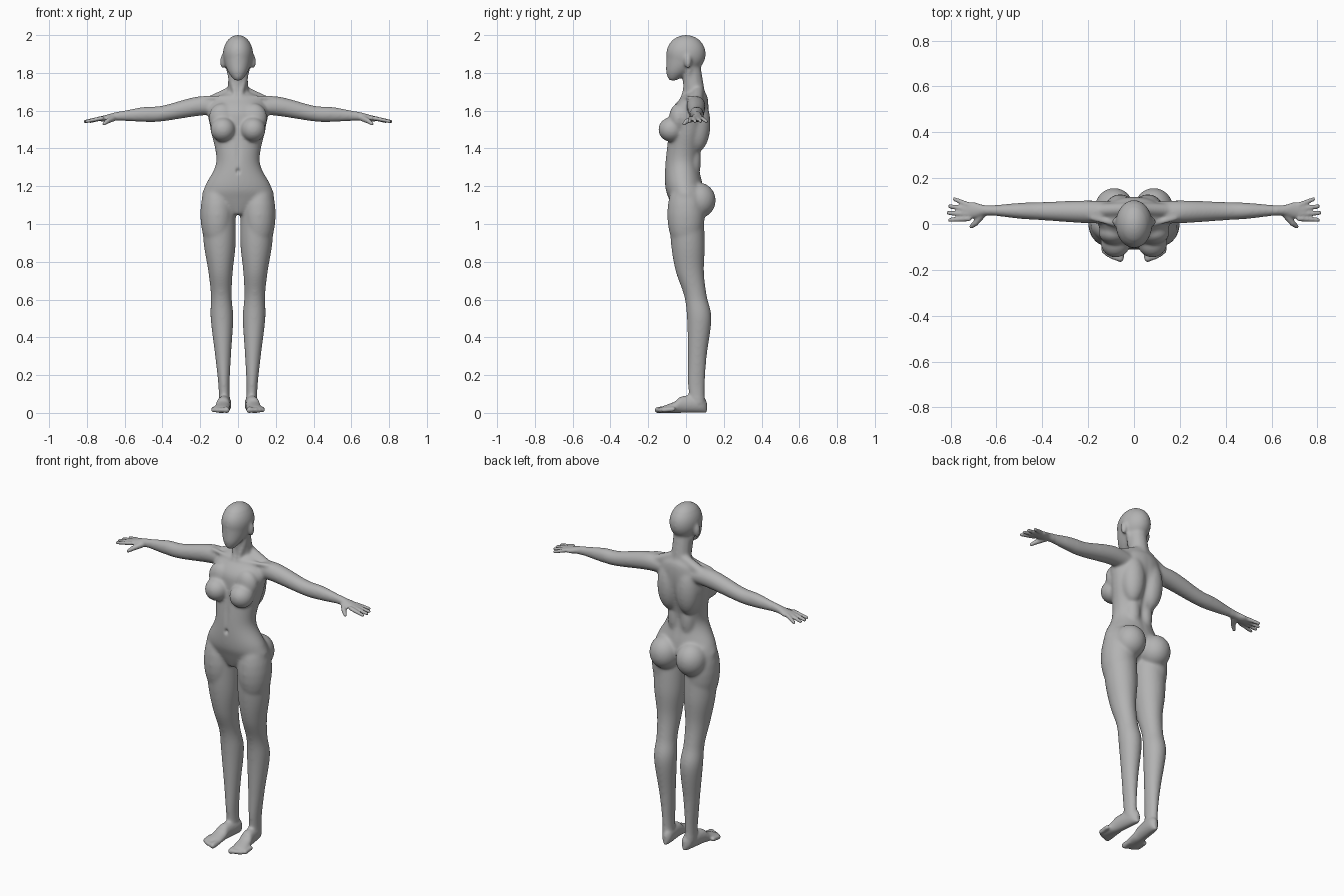
import bpy
import bmesh
from math import cos, sin, pi, exp
from mathutils import Vector, Matrix

default_cube = bpy.data.objects.get("Cube")
if default_cube:
    bpy.data.objects.remove(default_cube)

bm = bmesh.new()


def spline(before, start, end, after, t):
    """Catmull-Rom blend of four neighbouring profile rows."""
    return [b + t / 2 * (c - a + t * (2 * a - 5 * b + 4 * c - d + t * (3 * (b - c) + d - a)))
            for a, b, c, d in zip(before, start, end, after)]


def loft(axis, rows, base=0, lean=0, sides=32, steps=6):
    """Closed tube of elliptic rings along an axis.

    A row holds the position on the axis, the centre on the second cross axis
    and both radii. The centre on the first cross axis is base + lean * position.
    """
    main = "xyz".index(axis)
    first, second = [k for k in range(3) if k != main]
    dense = []
    for i in range(len(rows) - 1):
        neighbours = [rows[max(0, min(len(rows) - 1, i + k))] for k in (-1, 0, 1, 2)]
        dense += [spline(*neighbours, step / steps) for step in range(steps)]
    dense.append(rows[-1])
    rings = []
    for along, centre, first_radius, second_radius in dense:
        ring = []
        for side in range(sides):
            angle = 2 * pi * side / sides
            co = Vector()
            co[main] = along
            co[first] = base + lean * along + first_radius * cos(angle)
            co[second] = centre + second_radius * sin(angle)
            ring.append(bm.verts.new(co))
        rings.append(ring)
    for low, high in zip(rings, rings[1:]):
        for side in range(sides):
            after = (side + 1) % sides
            bm.faces.new((low[side], low[after], high[after], high[side]))
    bm.faces.new(rings[0][::-1])
    bm.faces.new(rings[-1])


def ellipsoid(centre, radii, detail=3):
    matrix = Matrix.Translation(centre) @ Matrix.Diagonal((*radii, 1))
    bmesh.ops.create_icosphere(bm, subdivisions=detail, radius=1, matrix=matrix)


def limb(start, end, start_radius, end_radius, count=16):
    """Tapered rounded bar made of overlapping balls."""
    for i in range(count):
        t = i / (count - 1)
        radius = start_radius + (end_radius - start_radius) * t
        ellipsoid(Vector(start).lerp(Vector(end), t), [radius] * 3, detail=2)


# Left leg, hip and kneecap
loft("z", base=.07, lean=.03, rows=[
    (1.1, 0, .09, .09),
    (.9, .01, .085, .09),
    (.75, .02, .065, .075),
    (.62, .05, .055, .06),
    (.5, .07, .06, .065),
    (.3, .06, .042, .05),
    (.15, .055, .03, .045),
    (.05, .06, .03, .04)])
ellipsoid(centre=(.11, 0, 1.05), radii=(.09, .1, .2))
ellipsoid(centre=(.09, .01, .66), radii=(.03, .03, .05))

# Left foot, its sole resting on the ground, and toes
foot = [(.11, .01, .03), (.08, .03, .045), (-.02, .035, .045),
        (-.06, .04, .03), (-.12, .045, .018), (-.14, .03, .01)]
loft("y", base=.075, lean=-.12,
     rows=[(along, height, width, height) for along, width, height in foot])
for toe in range(5):
    thick = .013 if toe else .017
    x = .06 + .0175 * toe
    tip = -.15 + .002 * toe ** 2
    limb((x, tip + .05, .02), (x, tip, .015), thick, thick)

# Left arm and palm
loft("x", base=.05, lean=.015, rows=[
    (.05, 1.62, .045, .04),
    (.2, 1.625, .05, .052),
    (.4, 1.585, .04, .042),
    (.5, 1.58, .035, .04),
    (.64, 1.57, .022, .023),
    (.7, 1.56, .035, .017),
    (.75, 1.555, .025, .01)])

# Left fingers, spread like a fan, and thumb
for finger in range(4):
    knuckle = (.72, .083 - .02 * finger, 1.56)
    fingertip = (.81 - .007 * (finger - 2) ** 2, .108 - .03 * finger, 1.543)
    limb(knuckle, fingertip, .0125, .01)
thumb_joint = (.69, .005, 1.545)
limb((.66, .045, 1.56), thumb_joint, .018, .014)
limb(thumb_joint, (.71, -.012, 1.53), .014, .01)

# Left breast with the chest muscle above it
ellipsoid(centre=(.08, -.078, 1.5), radii=(.067, .069, .066))
ellipsoid(centre=(.085, -.04, 1.56), radii=(.07, .05, .08))

# Left buttock, shoulder blade and lower back
ellipsoid(centre=(.086, .068, 1.125), radii=(.086, .09, .095))
ellipsoid(centre=(.06, .06, 1.53), radii=(.07, .07, .15))
ellipsoid(centre=(.04, .035, 1.34), radii=(.045, .045, .12))

# Left collarbone, neck muscle, shoulder slope and ear
limb((.015, -.018, 1.67), (.18, .025, 1.668), .013, .013)
limb((.05, .02, 1.82), (.013, -.012, 1.685), .016, .013)
limb((.03, .065, 1.705), (.15, .06, 1.647), .03, .03)
ellipsoid(centre=(.08, .01, 1.86), radii=(.016, .02, .04))

# Mirror the paired parts to the right side
paired = bm.verts[:] + bm.edges[:] + bm.faces[:]
for item in bmesh.ops.duplicate(bm, geom=paired)["geom"]:
    if isinstance(item, bmesh.types.BMVert):
        item.co.x *= -1

# Torso
loft("z", rows=[
    (1.05, -.02, .03, .04),
    (1.13, 0, .18, .09),
    (1.2, -.01, .175, .1),
    (1.33, -.02, .115, .09),
    (1.5, .01, .145, .1),
    (1.6, .02, .16, .1),
    (1.67, .045, .12, .07),
    (1.7, .05, .06, .05)])

# Neck
limb((0, .05, 1.66), (0, .025, 1.84), .058, .053)

# Skull, face and the ridge from brow to chin
ellipsoid(centre=(0, 0, 1.9), radii=(.08, .105, .1), detail=4)
loft("z", rows=[
    (1.76, -.07, .02, .02),
    (1.8, -.045, .05, .06),
    (1.85, -.015, .07, .09),
    (1.92, 0, .08, .1)])
limb((0, -.08, 1.785), (0, -.086, 1.88), .022, .02)

bmesh.ops.recalc_face_normals(bm, faces=bm.faces)
volumes = bpy.data.meshes.new("body_volumes")
bm.to_mesh(volumes)
bm.free()
body = bpy.data.objects.new("body", volumes)
bpy.context.collection.objects.link(body)

# Fuse all volumes into one skin
fuse = body.modifiers.new("fuse", "REMESH")
fuse.mode = "VOXEL"
fuse.voxel_size = .0055
bpy.context.view_layer.update()
graph = bpy.context.evaluated_depsgraph_get()
skin = bpy.data.meshes.new_from_object(body.evaluated_get(graph))
body.modifiers.clear()
body.data = skin
bpy.data.meshes.remove(volumes)

# Relax the skin, gently on hands, feet and crown
bm = bmesh.new()
bm.from_mesh(skin)
soft = [v for v in bm.verts if abs(v.co.x) < .62 and .08 < v.co.z < 1.97]
for verts, passes in ((soft, 14), (bm.verts[:], 3)):
    for _ in range(passes):
        bmesh.ops.smooth_vert(bm, verts=verts, factor=.5,
                              use_axis_x=True, use_axis_y=True, use_axis_z=True)


def press(co, depth, height, width, length):
    """Push a soft dent into the skin on the centre line."""
    co.y += depth * exp(-(co.x / width) ** 2 - ((co.z - height) / length) ** 2)


# Press in the navel, belly line and spine, and flatten the soles
for v in bm.verts:
    if v.co.y < -.05:
        press(v.co, depth=.012, height=1.28, width=.01, length=.013)
        press(v.co, depth=.004, height=1.38, width=.015, length=.07)
    elif v.co.y > .03:
        press(v.co, depth=-.007, height=1.42, width=.018, length=.15)
    v.co.z = max(v.co.z, 0)
bm.to_mesh(skin)
bm.free()

# Plain grey finish
grey = bpy.data.materials.new("plain_grey")
grey.use_nodes = True
grey.diffuse_color = (.45, .45, .45, 1)
grey.node_tree.nodes["Principled BSDF"].inputs["Base Color"].default_value = grey.diffuse_color
skin.materials.clear()
skin.materials.append(grey)
for face in skin.polygons:
    face.use_smooth = True
    face.material_index = 0
